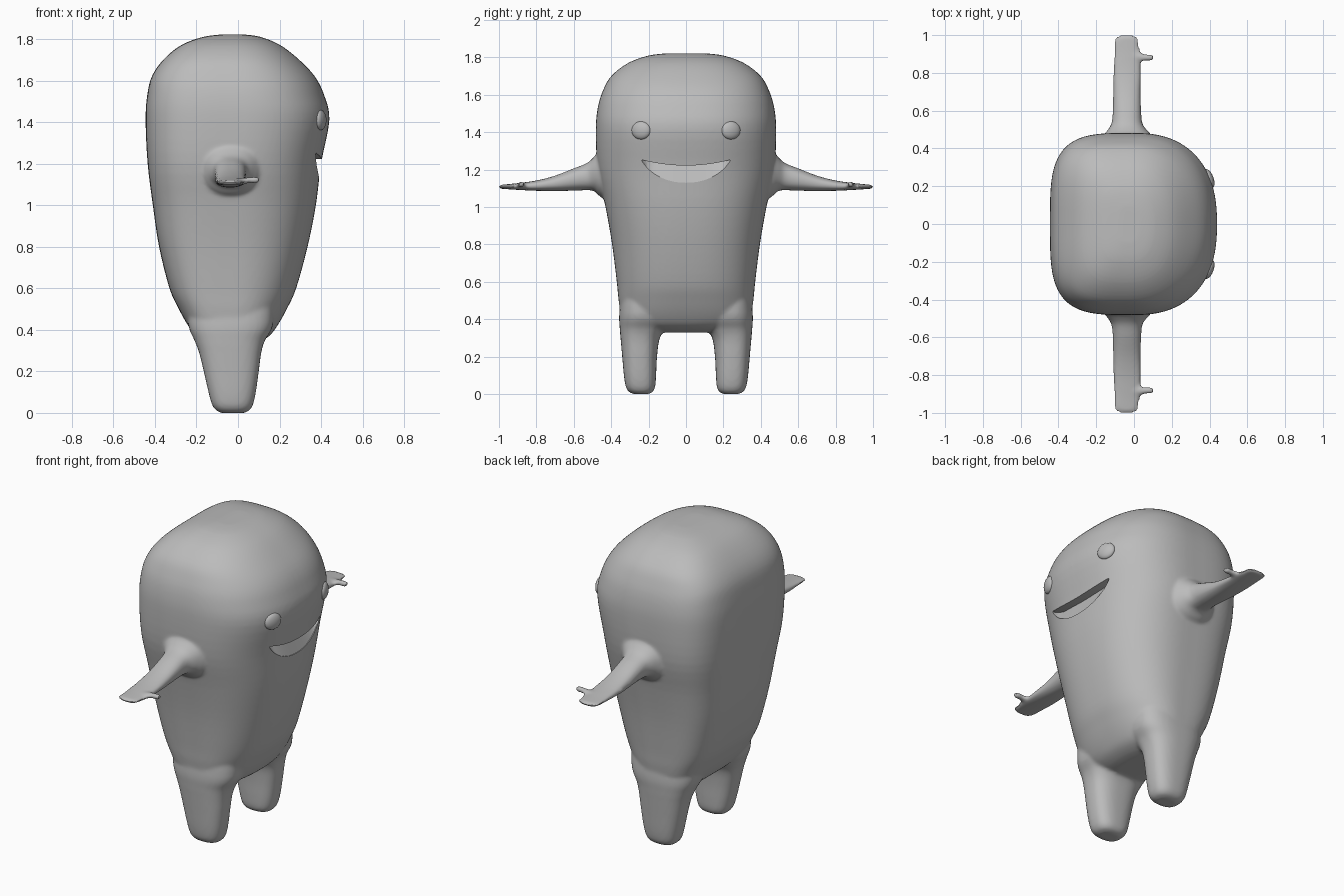
import bpy, bmesh, math
from mathutils import Vector

if "Cube" in bpy.data.objects:
    bpy.data.objects.remove(bpy.data.objects["Cube"])

grey = bpy.data.materials.new("soft grey")
grey.diffuse_color = (0.5, 0.5, 0.5, 1)
grey.use_nodes = True
grey.node_tree.nodes["Principled BSDF"].inputs["Base Color"].default_value = grey.diffuse_color

FRONT, BACK = 2.4, 3.7      # roundness of the torso section, face side and back side

# rows: position along the axis, then min/max of the two cross directions
TORSO = [(0.330, -0.10, 0.05, -0.15, 0.15), (0.342, -0.16, 0.10, -0.24, 0.24),
         (0.37, -0.20, 0.15, -0.31, 0.31), (0.42, -0.24, 0.19, -0.345, 0.345),
         (0.50, -0.285, 0.235, -0.36, 0.36), (0.60, -0.33, 0.28, -0.37, 0.37),
         (0.80, -0.38, 0.335, -0.395, 0.395), (1.00, -0.41, 0.375, -0.43, 0.43),
         (1.20, -0.435, 0.40, -0.472, 0.472), (1.41, -0.445, 0.44, -0.482, 0.482),
         (1.53, -0.437, 0.415, -0.472, 0.472), (1.62, -0.415, 0.37, -0.445, 0.445),
         (1.70, -0.36, 0.295, -0.40, 0.40), (1.77, -0.275, 0.205, -0.31, 0.31),
         (1.81, -0.17, 0.11, -0.20, 0.20), (1.822, -0.08, 0.03, -0.10, 0.10)]
LEG = [(0.0, -0.08, 0.03, 0.20, 0.28), (0.012, -0.105, 0.055, 0.178, 0.305),
       (0.04, -0.125, 0.072, 0.165, 0.322), (0.10, -0.142, 0.086, 0.160, 0.332),
       (0.20, -0.165, 0.10, 0.155, 0.341), (0.29, -0.187, 0.112, 0.143, 0.349),
       (0.35, -0.21, 0.13, 0.115, 0.354), (0.43, -0.24, 0.17, 0.08, 0.357),
       (0.60, -0.24, 0.17, 0.10, 0.34)]
ARM = [(0.36, -0.19, 0.12, 1.02, 1.32), (0.45, -0.175, 0.105, 1.05, 1.31),
       (0.49, -0.145, 0.075, 1.085, 1.27), (0.53, -0.12, 0.045, 1.09, 1.235),
       (0.60, -0.112, 0.038, 1.088, 1.207), (0.70, -0.11, 0.035, 1.085, 1.168),
       (0.80, -0.11, 0.037, 1.087, 1.142), (0.90, -0.106, 0.034, 1.092, 1.128),
       (0.96, -0.105, 0.025, 1.096, 1.122), (0.99, -0.095, 0.018, 1.098, 1.119),
       (1.0, -0.075, 0.0, 1.101, 1.116)]
THUMB = [(-0.02, 0.85, 0.915, 1.10, 1.128), (0.035, 0.857, 0.908, 1.103, 1.132),
         (0.055, 0.863, 0.90, 1.106, 1.136), (0.09, 0.863, 0.90, 1.106, 1.138),
         (0.103, 0.870, 0.892, 1.112, 1.132)]


def refine(rows, steps=4):
    """Smooth spline through the rows."""
    out = []
    for i in range(len(rows) - 1):
        p0, p1, p2, p3 = (rows[max(0, min(len(rows) - 1, k))] for k in range(i - 1, i + 3))
        for s in range(steps):
            t = s / steps
            out.append([0.5 * (2 * b + (c - a) * t + (2 * a - 5 * b + 4 * c - d) * t * t
                               + (3 * b - a - 3 * c + d) * t ** 3)
                        for a, b, c, d in zip(p0, p1, p2, p3)])
    out.append(list(rows[-1]))
    return out


def loft(bm, rows, place, pos_exp, neg_exp, n=64):
    """Skin of superellipse rings; place maps (axis, a, b) to a point."""
    rings = []
    for h, a0, a1, b0, b1 in refine(rows):
        ring = []
        for k in range(n):
            t = 2 * math.pi * k / n
            c, s = math.cos(t), math.sin(t)
            e = pos_exp if c > 0 else neg_exp
            a = (a0 + a1) / 2 + (a1 - a0) / 2 * math.copysign(abs(c) ** (2 / e), c)
            b = (b0 + b1) / 2 + (b1 - b0) / 2 * math.copysign(abs(s) ** (2 / e), s)
            ring.append(bm.verts.new(place(h, a, b)))
        rings.append(ring)
    faces = [bm.faces.new(rings[0]), bm.faces.new(rings[-1][::-1])]
    for r, q in zip(rings, rings[1:]):
        for k in range(n):
            j = (k + 1) % n
            faces.append(bm.faces.new((r[k], q[k], q[j], r[j])))
    bmesh.ops.recalc_face_normals(bm, faces=faces)


def face_x(y, z):
    """Front surface of the torso at (y, z)."""
    for p, q in zip(TORSO, TORSO[1:]):
        if p[0] <= z <= q[0]:
            t = (z - p[0]) / (q[0] - p[0])
            _, x0, x1, _, w = [u + (v - u) * t for u, v in zip(p, q)]
            return (x0 + x1) / 2 + (x1 - x0) / 2 * (1 - (abs(y) / w) ** FRONT) ** (1 / FRONT)


def make(name, bm):
    me = bpy.data.meshes.new(name)
    bm.to_mesh(me)
    bm.free()
    me.materials.append(grey)
    ob = bpy.data.objects.new(name, me)
    bpy.context.collection.objects.link(ob)
    return ob


# body: torso, legs, arms and thumbs, fused into one skin
bm = bmesh.new()
loft(bm, TORSO, lambda h, a, b: (a, b, h), FRONT, BACK, 96)
for side in (1, -1):
    loft(bm, LEG, lambda h, a, b: (a, side * b, h), 2.6, 2.6)
    loft(bm, ARM, lambda h, a, b: (a, side * h, b), 2.3, 2.3)
    loft(bm, THUMB, lambda h, a, b: (h, side * a, b), 2, 2, 24)
body = make("body", bm)
remesh = body.modifiers.new("fuse", 'REMESH')
remesh.mode = 'VOXEL'
remesh.voxel_size = 0.01
smooth = body.modifiers.new("soften", 'SMOOTH')
smooth.factor = 0.5
smooth.iterations = 6

# smile cutter: crescent, deep under the upper lip and shallow at the lower lip
bm = bmesh.new()
cols, N, W = [], 32, 0.235
for i in range(N + 1):
    u = -math.cos(math.pi * i / N)
    y = W * u
    top = 1.222 + 0.03 * u * u
    low = min(1.13 + 0.095 * abs(u) ** 2.2 + 0.02 * u ** 8, top - 0.004)
    k = min(1, (top - low) / 0.05)
    cols.append([bm.verts.new(p) for p in (
        (0.6, y, top), (0.6, y, low),
        (face_x(y, low) - 0.004, y, low), (face_x(y, top) - 0.01 - 0.04 * k, y, top))])
for a, b in zip(cols, cols[1:]):
    for k in range(4):
        j = (k + 1) % 4
        bm.faces.new((a[k], a[j], b[j], b[k]))
bm.faces.new(cols[0])
bm.faces.new(cols[-1][::-1])
bmesh.ops.recalc_face_normals(bm, faces=bm.faces[:])
cutter = make("smile_cutter", bm)
cutter.hide_render = True
cut = body.modifiers.new("smile", 'BOOLEAN')
cut.operation = 'DIFFERENCE'
cut.solver = 'EXACT'
cut.object = cutter

# bake the modifiers so that the lip edge can stay sharp
bpy.context.view_layer.update()
deps = bpy.context.evaluated_depsgraph_get()
body_mesh = bpy.data.meshes.new_from_object(body.evaluated_get(deps))
body.modifiers.clear()
body.data = body_mesh
bpy.data.objects.remove(cutter)

# eyes: flattened beads lying on the face
objs = [body]
for side, label in ((1, "left"), (-1, "right")):
    bm = bmesh.new()
    bmesh.ops.create_uvsphere(bm, u_segments=32, v_segments=16, radius=1)
    eye = make(label + "_eye", bm)
    eye.scale = (0.024, 0.053, 0.048)
    eye.rotation_euler = (0, 0, side * math.radians(20))
    eye.location = Vector((face_x(0.24, 1.41) - 0.006, side * 0.24, 1.41))
    objs.append(eye)

for ob in bpy.context.selected_objects:
    ob.select_set(False)
for ob in objs:
    ob.select_set(True)
bpy.context.view_layer.objects.active = body
bpy.ops.object.shade_smooth_by_angle(angle=math.radians(40))
